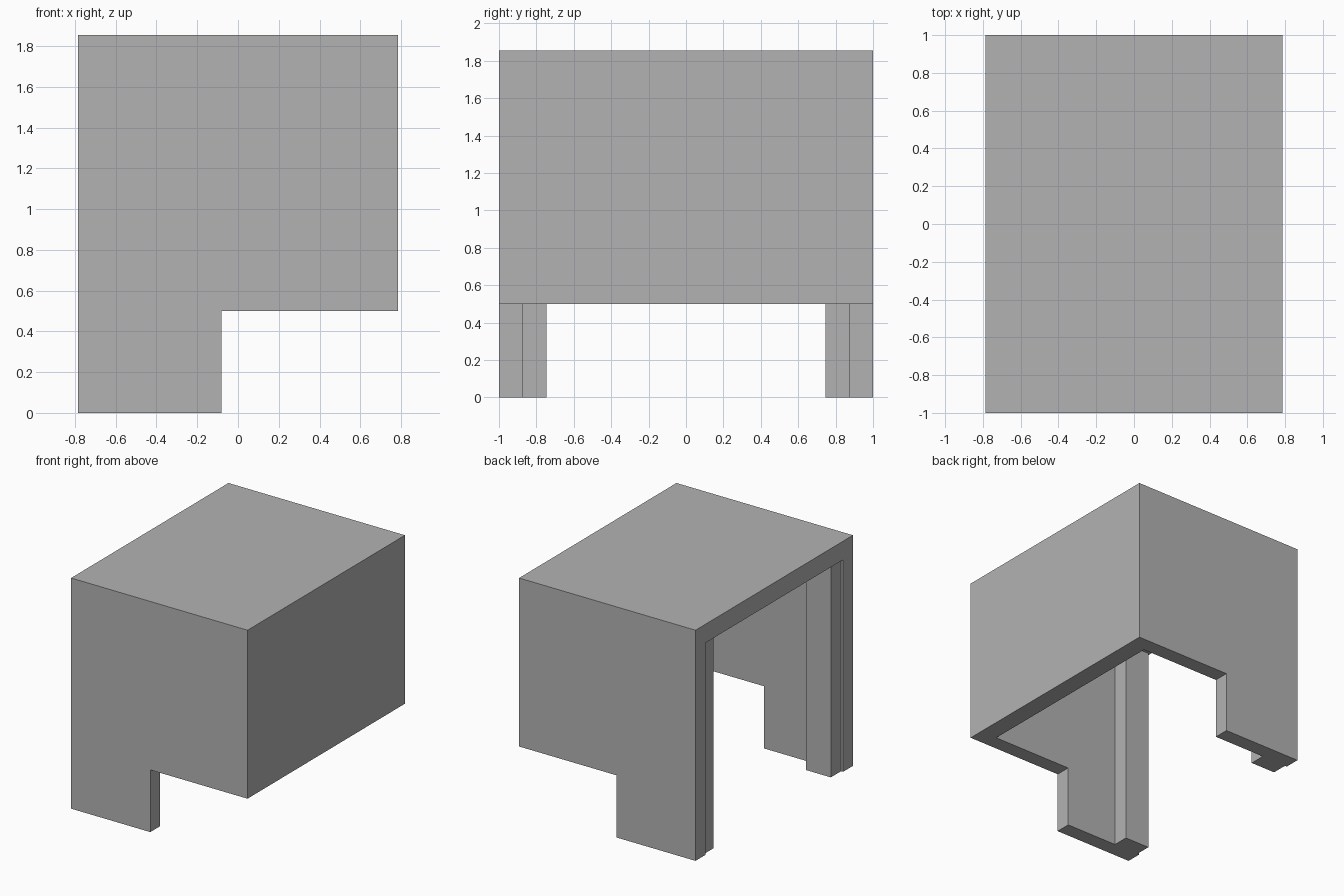
import bpy

default = bpy.data.objects.get("Cube")
if default:
    bpy.data.objects.remove(default, do_unlink=True)

X, Y, H = 0.785, 1.0, 1.855      # half width, half depth, height
WALL, THICK = 0.125, 0.15        # side walls; roof and end panel
NOTCH_X, NOTCH_Z = -0.08, 0.5    # raised part of the lower edge

grey = bpy.data.materials.new("plain_grey")
grey.use_nodes = True
colour = (0.45, 0.45, 0.45, 1)
grey.diffuse_color = colour
grey.node_tree.nodes["Principled BSDF"].inputs["Base Color"].default_value = colour


def box(name, low, high):
    """Box between two opposite corners."""
    centre = [(a + b) / 2 for a, b in zip(low, high)]
    bpy.ops.mesh.primitive_cube_add(size=1, location=centre)
    ob = bpy.context.object
    ob.name = name
    ob.scale = [b - a for a, b in zip(low, high)]
    bpy.ops.object.transform_apply(location=False, rotation=False, scale=True)
    ob.data.materials.append(grey)
    return ob


def cut(target, cutter):
    """Subtract a hidden helper box from the target."""
    mod = target.modifiers.new(cutter.name, "BOOLEAN")
    mod.operation = "DIFFERENCE"
    mod.solver = "EXACT"
    mod.object = cutter
    cutter.hide_render = True
    cutter.hide_set(True)
    cutter.display_type = "WIRE"


# Outer shell: roof, two side walls and one end panel
shell = box("shell", (-X, -Y, 0), (X, Y, H))
cut(shell, box("cavity_cutter", (-2, WALL - Y, -1), (X - THICK, Y - WALL, H - THICK)))
cut(shell, box("notch_cutter", (NOTCH_X, -2, -1), (2, 2, NOTCH_Z)))

# Apply the cuts and drop the helpers
bpy.context.view_layer.objects.active = shell
for mod in list(shell.modifiers):
    cutter = mod.object
    bpy.ops.object.modifier_apply(modifier=mod.name)
    bpy.data.objects.remove(cutter, do_unlink=True)

# Pillars inside the open end, against each side wall
for name, side in (("front_pillar", -1), ("back_pillar", 1)):
    ys = sorted((side * (Y - WALL), side * (Y - 2 * WALL - 0.005)))
    box(name, (-X + 0.018, ys[0], 0), (-0.545, ys[1], H - THICK))
